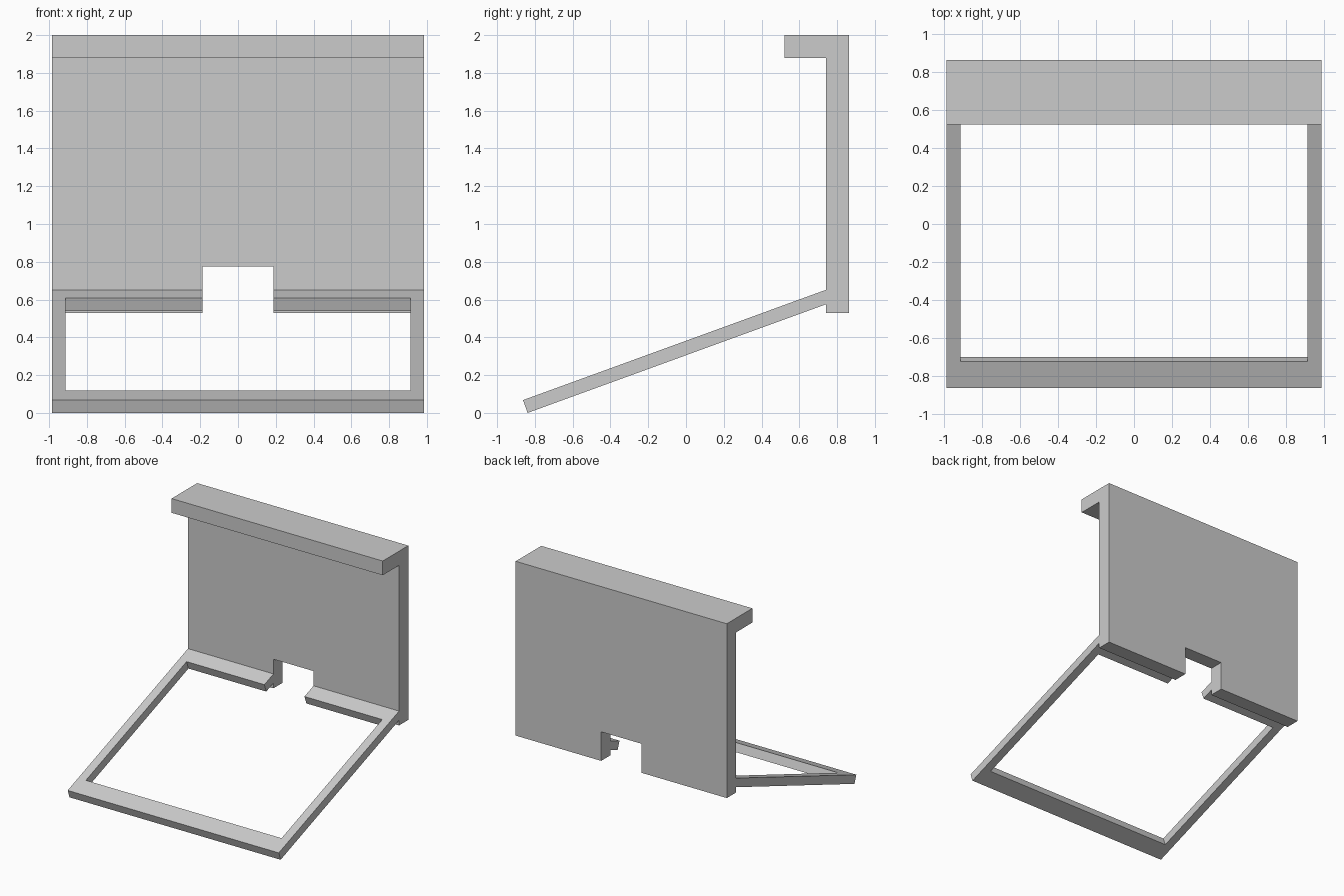
import bpy
import bmesh
from math import radians, sin, cos, tan
from mathutils import Vector

if "Cube" in bpy.data.objects:
    bpy.data.objects.remove(bpy.data.objects["Cube"])

HALF_W = 0.985
TILT = radians(20)
ALONG = Vector((cos(TILT), sin(TILT)))       # up the slope of the frame, in (y, z)
DOWN = Vector((sin(TILT), -cos(TILT)))       # through the frame's thickness
THICK = 0.072
WALL_Y, BACK_Y = 0.74, 0.863


def prism(name, profile, half_w):
    """Extrude a (y, z) profile symmetrically along x."""
    bm = bmesh.new()
    face = bm.faces.new([bm.verts.new((-half_w, y, z)) for y, z in profile])
    ext = bmesh.ops.extrude_face_region(bm, geom=[face])
    moved = [v for v in ext["geom"] if isinstance(v, bmesh.types.BMVert)]
    bmesh.ops.translate(bm, verts=moved, vec=(2 * half_w, 0, 0))
    bmesh.ops.recalc_face_normals(bm, faces=bm.faces)
    mesh = bpy.data.meshes.new(name)
    bm.to_mesh(mesh)
    bm.free()
    obj = bpy.data.objects.new(name, mesh)
    bpy.context.collection.objects.link(obj)
    return obj


def cut(obj, cutter):
    mod = obj.modifiers.new("cut", 'BOOLEAN')
    mod.operation = 'DIFFERENCE'
    mod.solver = 'EXACT'
    mod.object = cutter
    bpy.context.view_layer.objects.active = obj
    bpy.ops.object.modifier_apply(modifier=mod.name)


# Upright back panel with the hooked lip along its top
back_panel = prism("back_panel", [
    (WALL_Y, 0.53), (BACK_Y, 0.53), (BACK_Y, 2.0),
    (0.522, 2.0), (0.522, 1.88), (WALL_Y, 1.88)], HALF_W)

# Sloping frame, trimmed vertically where it meets the panel
front_low = Vector((-BACK_Y, 0)) + DOWN * THICK
front_low.y = 0.0
front_top = front_low - DOWN * THICK
frame = prism("sloping_frame", [
    front_low,
    (WALL_Y, (WALL_Y - front_low.x) * tan(TILT)),
    (WALL_Y, front_top.y + (WALL_Y - front_top.x) * tan(TILT)),
    front_top], HALF_W)

# Large opening, cut square to the slope
near = front_top + ALONG * 0.149
far = front_top + ALONG * 1.577
opening = prism("opening_cutter", [
    near - DOWN * 0.1, near + DOWN * 0.2,
    far + DOWN * 0.2, far - DOWN * 0.1], 0.913)

# Central notch through the panel and the rear bar of the frame
notch = prism("notch_cutter", [
    (0.4, 0.3), (1.0, 0.3), (1.0, 0.775), (0.4, 0.775)], 0.187)

cut(frame, opening)
cut(frame, notch)
cut(back_panel, notch)
for cutter in (opening, notch):
    bpy.data.objects.remove(cutter)
